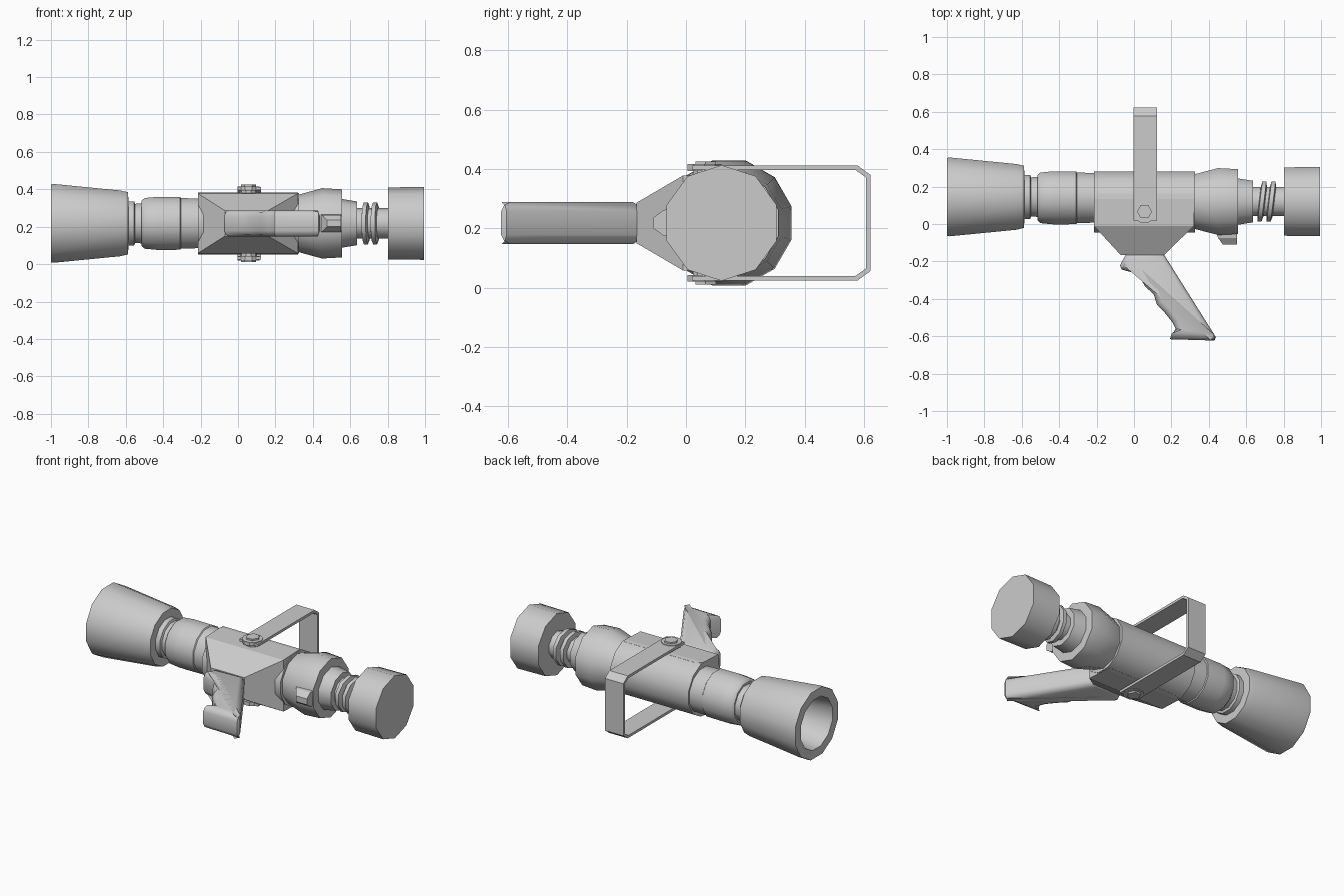
import bpy, bmesh
from math import sin, cos, pi, radians
from mathutils import Vector

if "Cube" in bpy.data.objects:
    bpy.data.objects.remove(bpy.data.objects["Cube"])

CZ = 0.218  # height of the barrel axis


def finish(bm, name, angle=35):
    bmesh.ops.recalc_face_normals(bm, faces=bm.faces)
    me = bpy.data.meshes.new(name)
    bm.to_mesh(me)
    bm.free()
    ob = bpy.data.objects.new(name, me)
    bpy.context.collection.objects.link(ob)
    bpy.context.view_layer.objects.active = ob
    for o in bpy.context.selected_objects:
        o.select_set(False)
    ob.select_set(True)
    if angle:
        bpy.ops.object.shade_smooth_by_angle(angle=radians(angle))
    return ob


def loft(name, rings, angle=35):
    """Skin equal-length rings of points and cap both ends."""
    bm = bmesh.new()
    loops = [[bm.verts.new(p) for p in r] for r in rings]
    n = len(loops[0])
    for a, b in zip(loops, loops[1:]):
        for i in range(n):
            j = (i + 1) % n
            bm.faces.new((a[i], a[j], b[j], b[i]))
    bm.faces.new(loops[0])
    bm.faces.new(loops[-1])
    return finish(bm, name, angle)


def lathe_x(name, profile, cy, n=12, phase=15, lean=0.0, angle=40):
    """Revolve (x, radius) points around the barrel axis."""
    rings = []
    for x, r in profile:
        ring = []
        for i in range(n):
            a = radians(phase) + 2 * pi * i / n
            ring.append((x + lean * r * cos(a), cy + r * cos(a), CZ + r * sin(a)))
        rings.append(ring)
    return loft(name, rings, angle)


def disc_z(name, x, y, z0, z1, r, n):
    ring = [(x + r * cos(2 * pi * i / n), y + r * sin(2 * pi * i / n)) for i in range(n)]
    return loft(name, [[(px, py, z) for px, py in ring] for z in (z0, z1)])


def rect_xz(x0, x1, y, z0, z1):
    return [(x0, y, z0), (x1, y, z0), (x1, y, z1), (x0, y, z1)]


# Flared hollow nozzle
lathe_x("nozzle_bell", [(-0.585, 0.11), (-0.588, 0.172), (-0.63, 0.182), (-0.985, 0.218),
                        (-1.0, 0.216), (-1.0, 0.160), (-0.62, 0.115)], 0.145)
# Neck and coupling behind the nozzle
lathe_x("nozzle_neck", [(-0.60, 0.122), (-0.555, 0.122), (-0.55, 0.108), (-0.50, 0.112)], 0.145)
lathe_x("front_coupling", [(-0.515, 0.125), (-0.50, 0.140), (-0.43, 0.147), (-0.31, 0.146),
                           (-0.305, 0.140), (-0.20, 0.137)], 0.14)

# Round valve barrel and the box housing that tapers down to the grip
lathe_x("valve_barrel", [(-0.215, 0.168), (0.325, 0.168)], 0.118)
loft("valve_housing", [rect_xz(-0.185, 0.315, 0.16, 0.055, 0.381),
                       rect_xz(-0.215, 0.32, 0.135, 0.052, 0.384),
                       rect_xz(-0.215, 0.32, -0.01, 0.058, 0.378),
                       rect_xz(-0.07, 0.16, -0.167, 0.15, 0.286)], 0)

# Rear swivel, stepped collar and lug
lathe_x("swivel_body", [(0.315, 0.15), (0.34, 0.158), (0.45, 0.188), (0.555, 0.182),
                        (0.557, 0.13), (0.635, 0.117)], 0.12, 10, 90)
loft("swivel_lug", [rect_xz(0.43, 0.55, -0.02, 0.165, 0.27),
                    rect_xz(0.45, 0.55, -0.075, 0.175, 0.262),
                    rect_xz(0.475, 0.55, -0.11, 0.20, 0.236)], 0)

# Hose stem with tilted thread rings
lathe_x("hose_stem", [(0.62, 0.082), (0.82, 0.082)], 0.12, 10, 90)
for i, x in enumerate((0.683, 0.732)):
    lathe_x(f"thread_ring_{i + 1}", [(x - 0.014, 0.085), (x - 0.010, 0.112),
                                     (x + 0.012, 0.112), (x + 0.018, 0.085)], 0.12, 10, 90, 0.12)

# End cap
lathe_x("end_cap", [(0.803, 0.192), (0.995, 0.195)], 0.12, 10, 90, 0, 40)

# Pistol grip: finger-grooved outline, rounded over at both sides
outline = [(-0.04, -0.155), (0.155, -0.155), (0.438, -0.605), (0.43, -0.623), (0.192, -0.616),
           (0.222, -0.56), (0.205, -0.525), (0.165, -0.475), (0.122, -0.43), (0.105, -0.375),
           (0.06, -0.335), (0.022, -0.268), (-0.066, -0.243), (-0.075, -0.222)]


def inset(points, d):
    res = []
    for i, p in enumerate(points):
        t = (Vector(points[(i + 1) % len(points)]) - Vector(points[i - 1])).normalized()
        res.append((p[0] - t.y * d, p[1] + t.x * d))
    return res


# outline runs clockwise, so a negative distance shrinks it
loft("pistol_grip", [[(x, y, z) for x, y in inset(outline, -d)] for z, d in
                     ((0.147, 0.032), (0.157, 0.010), (0.178, 0.0),
                      (0.257, 0.0), (0.278, 0.010), (0.288, 0.032))], 50)

# Bail handle: flat strap bent round the barrel
path_out = [(0.02, 0.412), (0.578, 0.412), (0.622, 0.380), (0.622, 0.056), (0.578, 0.024), (0.02, 0.024)]
path_in = [(0.02, 0.396), (0.572, 0.396), (0.606, 0.372), (0.606, 0.064), (0.572, 0.040), (0.02, 0.040)]
loft("bail_handle", [[(-0.004, a[0], a[1]), (0.122, a[0], a[1]),
                      (0.122, b[0], b[1]), (-0.004, b[0], b[1])]
                     for a, b in zip(path_out, path_in)], 0)

# Pivot pins, washers and bolt heads on both sides
for side, s in (("top", 1), ("bottom", -1)):
    disc_z(f"pivot_pin_{side}", 0.056, 0.066, CZ + s * 0.12, CZ + s * 0.185, 0.045, 10)
    disc_z(f"pivot_washer_{side}", 0.056, 0.062, CZ + s * 0.175, CZ + s * 0.198, 0.060, 10)
    disc_z(f"pivot_bolt_{side}", 0.056, 0.066, CZ + s * 0.19, CZ + s * 0.208, 0.040, 6)
